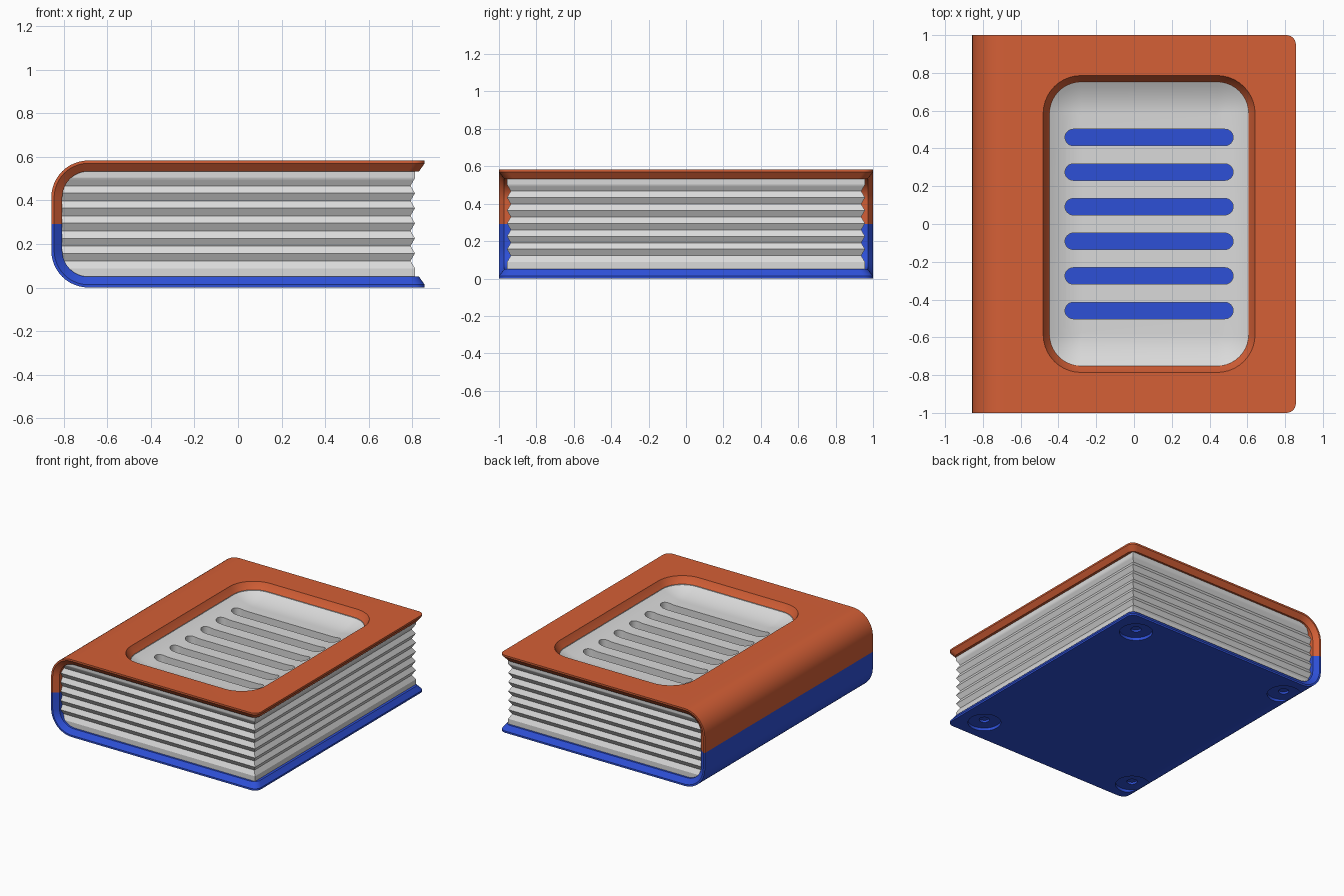
import bpy, bmesh, math

if "Cube" in bpy.data.objects:
    bpy.data.objects.remove(bpy.data.objects["Cube"])

H, XE, R = 0.583, 0.857, 0.17      # height, half length, spine radius
MID = H / 2


def material(name, rgb):
    m = bpy.data.materials.new(name)
    m.diffuse_color = (*rgb, 1)
    m.use_nodes = True
    m.node_tree.nodes["Principled BSDF"].inputs["Base Color"].default_value = m.diffuse_color
    return m


ORANGE = material("burnt_orange", (0.66, 0.115, 0.037))
BLUE = material("royal_blue", (0.027, 0.08, 0.68))
WHITE = material("paper_white", (0.70, 0.70, 0.70))


def make(name, verts, faces, mat):
    me = bpy.data.meshes.new(name)
    me.from_pydata(verts, [], faces)
    bm = bmesh.new()
    bm.from_mesh(me)
    bmesh.ops.recalc_face_normals(bm, faces=bm.faces)
    bm.to_mesh(me)
    bm.free()
    me.materials.append(mat)
    ob = bpy.data.objects.new(name, me)
    bpy.context.collection.objects.link(ob)
    return ob


def activate(ob):
    bpy.ops.object.select_all(action='DESELECT')
    ob.select_set(True)
    bpy.context.view_layer.objects.active = ob


def cut(ob, cutter):
    activate(ob)
    m = ob.modifiers.new("cut", 'BOOLEAN')
    m.operation, m.solver, m.object = 'DIFFERENCE', 'EXACT', cutter
    bpy.ops.object.modifier_apply(modifier=m.name)
    bpy.data.objects.remove(cutter)


def round_rect(cx, cy, hx, hy, r, z, n=10):
    """Ring of points round a rectangle with rounded corners."""
    pts = []
    for q, (sx, sy) in enumerate(((1, 1), (-1, 1), (-1, -1), (1, -1))):
        for i in range(n + 1):
            a = math.pi / 2 * (q + i / n)
            pts.append((cx + sx * (hx - r) + r * math.cos(a),
                        cy + sy * (hy - r) + r * math.sin(a), z))
    return pts


def loft(name, stacks, mat):
    """Closed solids, each one a stack of equal-length rings."""
    verts, faces = [], []
    for rings in stacks:
        b, n = len(verts), len(rings[0])
        for ring in rings:
            verts += ring
        for k in range(len(rings) - 1):
            for i in range(n):
                j = (i + 1) % n
                faces.append((b + k * n + i, b + k * n + j,
                              b + (k + 1) * n + j, b + (k + 1) * n + i))
        faces.append(tuple(b + i for i in reversed(range(n))))
        faces.append(tuple(b + (len(rings) - 1) * n + i for i in range(n)))
    return make(name, verts, faces, mat)


def cover(name, mat, upper):
    """Half of the wrapped cover: lower half by default, flipped for the upper."""
    # layers from outside to inside: depth, end x, half width
    layers = ((0, XE, 1.0), (0.013, XE, 1.0), (0.05, XE - 0.026, 0.972))
    stations = []
    for t, xe, w in layers:
        row = [(-XE + t, w, MID)]
        for i in range(13):
            a = math.pi / 2 * i / 12
            row.append((-XE + R - (R - t) * math.cos(a), w, R - (R - t) * math.sin(a)))
        rc = 0.05
        for i in range(7):
            a = math.pi / 2 * i / 6
            row.append((xe - rc + rc * math.sin(a), w - rc + rc * math.cos(a), t))
        stations.append(row)
    n = len(stations[0])
    verts = []
    for row in stations:
        for x, y, z in row:
            z = H - z if upper else z
            verts += [(x, y, z), (x, -y, z)]

    def v(k, i, s):
        return (k * n + i) * 2 + s

    faces = []
    for i in range(n - 1):
        for k in (0, 2):
            faces.append((v(k, i, 0), v(k, i + 1, 0), v(k, i + 1, 1), v(k, i, 1)))
        for k in (0, 1):
            for s in (0, 1):
                faces.append((v(k, i, s), v(k, i + 1, s), v(k + 1, i + 1, s), v(k + 1, i, s)))
    for i in (0, n - 1):
        for k in (0, 1):
            faces.append((v(k, i, 0), v(k, i, 1), v(k + 1, i, 1), v(k + 1, i, 0)))
    return make(name, verts, faces, mat)


# Upper cover with its sloped window
CX, WX, WY = 0.08, 0.525, 0.75
top = cover("upper_cover", ORANGE, True)
window = [round_rect(CX, 0, WX + d, WY + d, 0.165 + d, z)
          for d, z in ((0, 0.45), (0, H - 0.05), (0.034, H - 0.006), (0.036, H), (0.036, 0.7))]
cut(top, loft("window_cutter", [window], ORANGE))

# Lower cover with four stepped foot recesses
base = cover("lower_cover", BLUE, False)


def disc(x, y, r, z):
    return [(x + r * math.cos(i * math.pi / 16), y + r * math.sin(i * math.pi / 16), z)
            for i in range(32)]


spots = [(sx * 0.67, sy * 0.82) for sx in (-1, 1) for sy in (-1, 1)]
cut(base, loft("foot_cutter", [[disc(x, y, r, z) for r, z in
    ((0.115, -0.05), (0.115, 0.022), (0.036, 0.022), (0.036, 0.038))] for x, y in spots], BLUE))

# Page block: ridged on three sides, rounded against the spine
ridge = [(0.03, 0.0)]
for k in range(6):
    zi = 0.122 + 0.069 * k
    ridge += [(zi - 0.034, 0.0), (zi, 0.02)]
ridge += [(0.502, 0.0), (0.60, 0.0)]


def inset(z):
    for (z0, a), (z1, b) in zip(ridge, ridge[1:]):
        if z0 <= z <= z1:
            return a + (b - a) * (z - z0) / (z1 - z0)
    return 0.0


T = 0.048
RI = R - T
levels = {round(z, 4) for z, _ in ridge if T < z < H - T}
for i in range(10):
    z = R - RI * math.cos(math.pi / 2 * i / 9)
    levels |= {round(z, 4), round(H - z, 4)}
rings = []
for z in sorted(levels):
    dz = max(0, R - min(z, H - z))
    xl = -XE + R - math.sqrt(max(0, RI * RI - dz * dz))
    xr, yw = 0.812 - inset(z), 0.957 - inset(z)
    rings.append([(xl, -yw, z), (xr, -yw, z), (xr, yw, z), (xl, yw, z)])
pages = loft("page_block", [rings], WHITE)

# Shallow dish in the page block
dish = []
for i in range(9):
    a = math.pi / 2 * i / 8
    d = 0.17 * (1 - math.cos(a))
    dish.append(round_rect(CX, 0, WX - d, WY - d, max(0.165 - d, 0.012),
                           H - 0.052 - 0.048 * math.sin(a)))
# soften the dish: slope is gentle at the rim and flat at the floor
for i, ring in enumerate(dish):
    t = i / 8
    d = 0.17 * t
    z = H - 0.052 - 0.048 * (1 - (1 - t) ** 2)
    dish[i] = round_rect(CX, 0, WX - d, WY - d, max(0.165 - d, 0.012), z)
dish.insert(0, round_rect(CX, 0, WX, WY, 0.165, 0.7))
cut(pages, loft("dish_cutter", [dish], WHITE))

# Six drain slots through the page block down to the lower cover
slots = []
for k in range(6):
    y = (k - 2.5) * 0.1833
    slots.append([round_rect(CX, y, 0.445, 0.0435, 0.0434, z, 8) for z in (0.0, 0.7)])
cut(pages, loft("slot_cutter", slots, WHITE))

for ob in (top, base, pages):
    activate(ob)
    bpy.ops.object.shade_smooth_by_angle(angle=math.radians(30))
